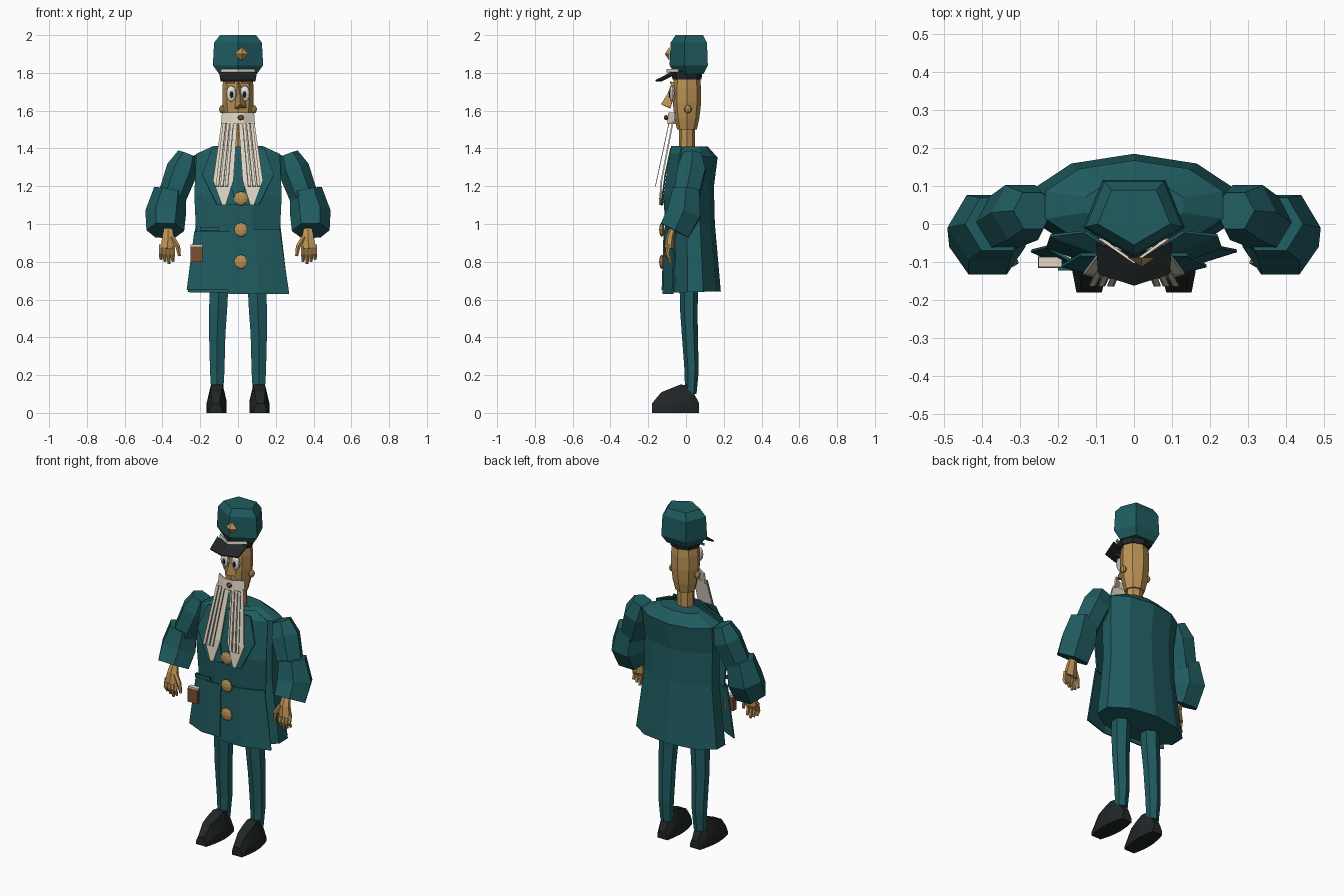
import bpy, bmesh, math
from mathutils import Vector

default_cube = bpy.data.objects.get("Cube")
if default_cube:
    bpy.data.objects.remove(default_cube, do_unlink=True)


def make_material(name, red, green, blue):
    material = bpy.data.materials.new(name)
    material.use_nodes = True
    colour = (red, green, blue, 1)
    material.diffuse_color = colour
    material.node_tree.nodes["Principled BSDF"].inputs["Base Color"].default_value = colour
    return material


teal = make_material("teal cloth", .014, .107, .118)
skin = make_material("tan skin", .5, .29, .09)
cream = make_material("cream hair", .76, .7, .58)
black = make_material("black leather", .015, .019, .019)
gold = make_material("gold", .5, .28, .09)
brown = make_material("brown", .2, .08, .03)
grey = make_material("grey hair", .24, .22, .19)
white = make_material("eye white", .8, .78, .74)


def build(name, material, rows, closed, mirror):
    """Skin rows of points; closed rows become a capped solid."""
    bm = bmesh.new()
    rows = [[bm.verts.new(point) for point in row] for row in rows]
    for lower, upper in zip(rows, rows[1:]):
        for j in range(0 if closed else 1, len(lower)):
            bm.faces.new((lower[j - 1], lower[j], upper[j], upper[j - 1]))
    if closed:
        bm.faces.new(rows[0])
        bm.faces.new(rows[-1])
    bmesh.ops.recalc_face_normals(bm, faces=bm.faces)
    mesh = bpy.data.meshes.new(name)
    bm.to_mesh(mesh)
    bm.free()
    mesh.materials.append(material)
    part = bpy.data.objects.new(name, mesh)
    bpy.context.collection.objects.link(part)
    if mirror:
        part.modifiers.new("other side", "MIRROR").use_mirror_merge = False
    return part


def tube(name, material, path, radii, sides=6, depth=1, turn=0, mirror=False):
    """Polygonal tube along a path; depth flattens it, turn rotates it by part of a side."""
    path = [Vector(point) for point in path]
    rows = []
    for i, (centre, radius) in enumerate(zip(path, radii)):
        along = path[min(i + 1, len(path) - 1)] - path[max(i - 1, 0)]
        across = Vector((0, 1, 0)).cross(along).normalized()
        forward = along.normalized().cross(across)
        angles = [math.tau * (k + turn) / sides - math.pi / 2 for k in range(sides)]
        rows.append([centre + radius * (across * math.cos(a) + forward * depth * math.sin(a))
                     for a in angles])
    return build(name, material, rows, True, mirror)


def strip(name, material, path, widths, bow=0, folds=(0, 1, 1, 0), thickness=.008, mirror=False):
    """Thin sheet along a path; folds say which points across bow forward."""
    rows = []
    for (x, y, z), width in zip(path, widths):
        last = len(folds) - 1
        rows.append([(x + width * (2 * k / last - 1), y - bow * fold, z)
                     for k, fold in enumerate(folds)])
    part = build(name, material, rows, False, mirror)
    solid = part.modifiers.new("thickness", "SOLIDIFY")
    solid.thickness = thickness
    solid.offset = 0
    return part


def finish(name, material):
    part = bpy.context.object
    part.name = name
    part.data.materials.append(material)


def ball(name, material, location, scale, segments=8):
    bpy.ops.mesh.primitive_uv_sphere_add(segments=segments, ring_count=6, radius=1,
                                         location=location, scale=scale)
    finish(name, material)


def box(name, material, location, scale):
    bpy.ops.mesh.primitive_cube_add(size=1, location=location, scale=scale)
    finish(name, material)


# Coat body with overlapping front flaps, chest and lapels
tube("coat_body", teal, [(0, .05, .64), (0, .04, 1), (0, .035, 1.2), (0, .05, 1.36), (0, .05, 1.41)],
     (.28, .235, .235, .245, .135), sides=10, depth=.48)
strip("left_skirt_flap", teal, [(.11, -.07, .63), (.09, -.06, .97)], (.16, .13),
      bow=.05, folds=(1, 1, 0))
strip("right_skirt_flap", teal, [(-.15, -.07, .65), (-.13, -.06, .96)], (.12, .1),
      bow=.055, folds=(0, 1, 1))
strip("chest_panel", teal, [(0, -.05, .95), (0, -.06, 1.15), (0, -.03, 1.37), (0, -.02, 1.41)],
      (.22, .23, .22, .13), bow=.055)
strip("lapels", teal, [(.1, -.08, 1.4), (.12, -.11, 1.26), (.06, -.13, 1.1)],
      (.04, .07, .05), mirror=True)
strip("pocket_flap", teal, [(-.15, -.118, .965), (-.15, -.118, .985)], (.05, .05))

# Buttons and the notebook in the pocket
for number, height in enumerate((.8, .97, 1.135)):
    ball(f"button_{number}", gold, (.015, -.128, height), (.037, .014, .038), segments=10)
box("notebook", brown, (-.22, -.1, .84), (.065, .03, .08))
box("notebook_pages", cream, (-.22, -.1, .885), (.062, .026, .012))

# Sleeves
tube("upper_sleeves", teal, [(.265, .035, 1.37), (.295, .03, 1.29), (.35, 0, 1.14)],
     (.055, .084, .076), turn=.5, mirror=True)
tube("lower_sleeves", teal, [(.36, 0, 1.18), (.383, -.01, 1.06), (.385, -.06, .965)],
     (.085, .108, .1), depth=.95, turn=.5, mirror=True)

# Hands
tube("palms", skin, [(.37, -.07, .98), (.37, -.085, .93), (.375, -.09, .87)],
     (.025, .035, .042), depth=.6, mirror=True)
for k in range(4):
    x = .345 + .021 * k
    tip = .79 + .012 * abs(k - 1)
    tube(f"fingers_{k}", skin, [(x, -.09, .89), (x, -.1, .84), (x, -.085, tip)],
         (.012, .012, .008), sides=5, mirror=True)
tube("thumbs", skin, [(.35, -.09, .93), (.318, -.1, .88), (.31, -.1, .83)],
     (.015, .013, .008), sides=5, mirror=True)

# Legs
tube("legs", teal, [(.1, .015, .7), (.105, .015, .55), (.11, .02, .42), (.11, .03, .22), (.11, .025, .1)],
     (.058, .055, .05, .044, .036), depth=.85, mirror=True)

# Shoes: sections from heel to toe, widest in the middle
sections = []
heights = (.05, .145, .15, .13, .11, .05)
for i, height in enumerate(heights):
    t = i / (len(heights) - 1)
    width = .033 + .02 * math.sin(math.pi * t)
    outline = ((-1, 0), (1, 0), (1, .4), (.6, 1), (-.6, 1), (-1, .4))
    sections.append([(.108 + .01 * t + x * width, .07 - t / 4, height * z) for x, z in outline])
build("shoes", black, sections, True, True)

# Neck, head and nose
tube("neck", skin, [(0, .005, 1.36), (0, .005, 1.53)], (.052, .048), sides=8, depth=.85)
tube("head", skin, [(0, .005, z) for z in (1.5, 1.56, 1.64, 1.72, 1.8)],
     (.058, .073, .083, .083, .074), sides=8, depth=.9)
tube("nose", skin, [(0, -.065, 1.75), (.01, -.075, 1.68), (.013, -.1, 1.62)],
     (.01, .025, .036), sides=3)

# Ears, eyes and brows
for side, s in (("left", 1), ("right", -1)):
    ball(f"{side}_ear", skin, (.084 * s, .01, 1.607), (.016, .02, .022))
    ball(f"{side}_eye", white, (.036 * s, -.072, 1.69), (.027, .015, .043), segments=12)
    ball(f"{side}_pupil", black, (.034 * s, -.086, 1.685), (.009, .004, .018))
strip("eyebrows", brown, [(.04, -.08, 1.745), (.04, -.08, 1.755)], (.025, .025), mirror=True)

# Moustache, mouth and forked beard with loose strands
strip("moustache", cream, [(0, -.06, 1.53), (0, -.055, 1.59)], (.087, .083), bow=.035)
ball("mouth", brown, (.015, -.105, 1.563), (.017, .012, .014))
strip("beard", cream, [(.045, -.07, 1.54), (.078, -.13, 1.23), (.075, -.14, 1.1)],
      (.042, .054, .01), mirror=True)
for k in range(3):
    for material, shift, width in ((grey, 0, .003), (cream, .009, .006)):
        top = (.025 + .02 * k + shift, -.09, 1.535)
        bottom = (.055 + .024 * k + shift, -.162, 1.2)
        strip(f"{material.name}_strands_{k}", material, [top, bottom], (width, width),
              thickness=.004, mirror=True)

# Cap: five-sided crown, band, peak, trim and diamond badge
tube("cap_crown", teal, [(0, .025, z) for z in (1.795, 1.84, 1.96, 2)],
     (.105, .14, .133, .1), sides=5, depth=.8)
tube("cap_band", black, [(0, .005, 1.765), (0, .005, 1.81)], (.085, .092), sides=8, depth=.9)
strip("cap_peak", black, [(0, -.05, 1.8), (0, -.13, 1.758)], (.1, .093), bow=.03, folds=(0, 1, 0))
strip("cap_trim", cream, [(0, -.04, 1.803), (0, -.04, 1.82)], (.092, .085),
      bow=.06, folds=(0, 1, 0))
bpy.ops.mesh.primitive_cone_add(vertices=4, radius1=.037, depth=.025,
                                location=(.02, -.1, 1.9), rotation=(math.pi / 2, 0, 0))
finish("cap_badge", gold)
